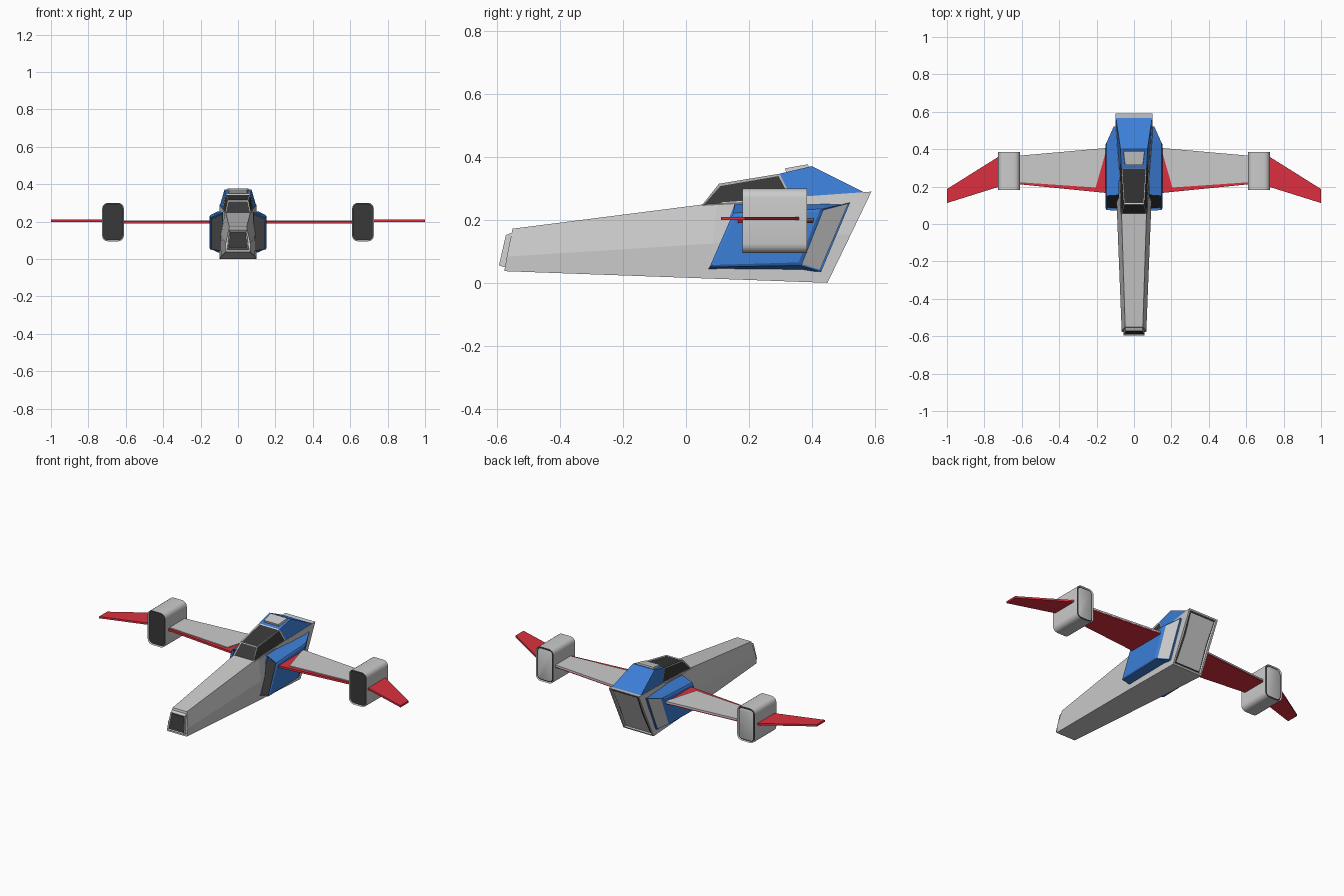
import bpy, bmesh
from math import radians

if "Cube" in bpy.data.objects:
    bpy.data.objects.remove(bpy.data.objects["Cube"])


def colour(name, rgb):
    m = bpy.data.materials.new(name)
    m.diffuse_color = (*rgb, 1)
    m.use_nodes = True
    m.node_tree.nodes["Principled BSDF"].inputs["Base Color"].default_value = m.diffuse_color
    return m


BLUE = colour("blue", (0.045, 0.21, 0.68))
RED = colour("red", (0.72, 0.03, 0.05))
DARK = colour("dark", (0.04, 0.04, 0.04))


def finish(name, bm, mats, mirror=False):
    me = bpy.data.meshes.new(name)
    bm.to_mesh(me)
    bm.free()
    for m in mats:
        me.materials.append(m)
    ob = bpy.data.objects.new(name, me)
    bpy.context.collection.objects.link(ob)
    if mirror:
        ob.modifiers.new("mirror", "MIRROR").use_mirror_merge = False
    return ob


def panel(bm, face, width, depth, mat):
    bmesh.ops.inset_individual(bm, faces=[face], thickness=width, depth=depth)
    face.material_index = mat


def both(half):
    """Close a right-hand half section with its mirror image."""
    return half + [(-x, y, z) for x, y, z in reversed(half)]


def loft(name, rings, mats=(None,), panels=(), mirror=False):
    """Skin the rings; faces run ring by ring, then front cap, rear cap."""
    bm = bmesh.new()
    vs = [[bm.verts.new(p) for p in r] for r in rings]
    n = len(rings[0])
    faces = [bm.faces.new((a[j], a[(j + 1) % n], b[(j + 1) % n], b[j]))
             for a, b in zip(vs, vs[1:]) for j in range(n)]
    faces += [bm.faces.new(vs[0]), bm.faces.new(vs[-1])]
    bmesh.ops.recalc_face_normals(bm, faces=bm.faces)
    for i, width, depth, mat in panels:
        panel(bm, faces[i], width, depth, mat)
    return finish(name, bm, mats, mirror)


def slab(name, outline, z0, z1, mats=(None,)):
    rings = [[(x, y, z) for x, y in outline] for z in (z0, z1)]
    return loft(name, rings, mats, mirror=True)


# Fuselage: hexagonal nose widening to a slanted, panelled tail
loft("fuselage", [
    both([(0.065, -0.578, 0.037), (0.066, -0.57, 0.083), (0.047, -0.552, 0.172)]),
    both([(0.09, 0.06, 0.014), (0.092, 0.085, 0.125), (0.068, 0.10, 0.255)]),
    both([(0.10, 0.45, 0.0), (0.10, 0.525, 0.155), (0.10, 0.59, 0.29)]),
], (None, DARK), [(13, 0.013, 0, 0), (13, 0.006, -0.008, 1), (13, 0.006, 0.004, 0)])

# Nose cap with dark sensor window
loft("nose_cap", [
    both([(0.055, -0.595, 0.055), (0.047, -0.573, 0.152)]),
    both([(0.058, -0.565, 0.046), (0.046, -0.545, 0.163)]),
], (None, DARK), [(4, 0.009, -0.006, 1)])

# Canopy glass set in a grey frame, blue hump behind it
join = [(0.084, 0.34, 0.262), (0.068, 0.298, 0.347)]
loft("canopy", [both([(0.07, 0.05, 0.246), (0.056, 0.105, 0.315)]), both(join)],
     (None, DARK), [(i, 0.008, -0.003, 1) for i in (0, 1, 2, 4)])
loft("rear_hump", [both(join), both([(0.097, 0.57, 0.286), (0.072, 0.40, 0.371)])], (BLUE,))
loft("hump_hatch", [
    both([(0.05, 0.32, 0.345), (0.047, 0.315, 0.364)]),
    both([(0.06, 0.392, 0.362), (0.056, 0.388, 0.377)]),
])

# Side pods: dark intake in front, grey panel on the rear taper
loft("side_pod", [
    [(0.147, 0.075, 0.05), (0.147, 0.15, 0.222), (0.08, 0.155, 0.25), (0.08, 0.07, 0.043)],
    [(0.147, 0.365, 0.055), (0.147, 0.435, 0.235), (0.08, 0.445, 0.255), (0.08, 0.37, 0.038)],
    [(0.108, 0.43, 0.035), (0.108, 0.522, 0.255), (0.08, 0.522, 0.255), (0.08, 0.43, 0.035)],
], (BLUE, DARK, None), [(8, 0.007, -0.012, 1), (4, 0.007, -0.003, 2), (0, 0.012, 0.005, 0)],
    mirror=True)

# Wings: red inner slab with grey top skin, red outer tip
slab("inner_wing", [(0.09, 0.16), (0.64, 0.215), (0.64, 0.362), (0.09, 0.41)], 0.19, 0.202, (RED,))
slab("wing_skin", [(0.205, 0.195), (0.64, 0.225), (0.64, 0.363), (0.14, 0.407), (0.155, 0.37)],
     0.196, 0.206)
slab("wing_tip", [(0.70, 0.206), (1.0, 0.112), (1.0, 0.187), (0.70, 0.375)], 0.199, 0.21, (RED,))

# Engine nacelles: rounded boxes with dark inlet and framed rear plate
bm = bmesh.new()
bmesh.ops.create_cube(bm, size=1)
bmesh.ops.scale(bm, vec=(0.116, 0.205, 0.205), verts=bm.verts)
bmesh.ops.translate(bm, vec=(0.668, 0.283, 0.197), verts=bm.verts)
long_edges = [e for e in bm.edges if abs(e.verts[0].co.y - e.verts[1].co.y) > 0.1]
bmesh.ops.bevel(bm, geom=long_edges, offset=0.03, segments=4, profile=0.5, affect="EDGES")
bm.normal_update()
front = min(bm.faces, key=lambda f: f.calc_center_median().y)
rear = max(bm.faces, key=lambda f: f.calc_center_median().y)
panel(bm, front, 0.006, -0.006, 1)
panel(bm, rear, 0.006, -0.006, 1)
panel(bm, rear, 0.006, 0.003, 0)
nacelle = finish("engine_nacelle", bm, (None, DARK), mirror=True)
bpy.context.view_layer.objects.active = nacelle
nacelle.select_set(True)
bpy.ops.object.shade_smooth_by_angle(angle=radians(35))
